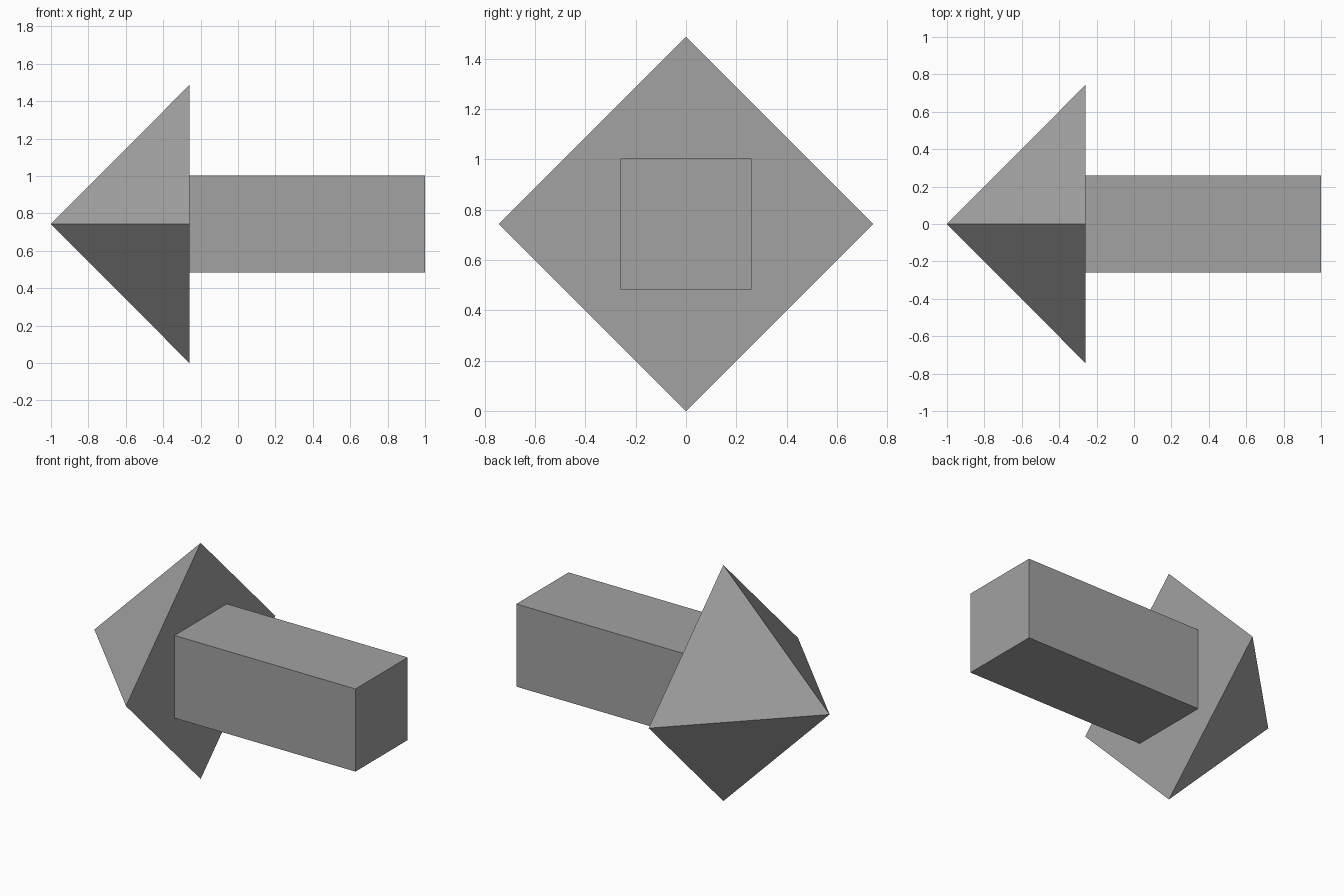
import bpy
import math

cube = bpy.data.objects.get("Cube")
if cube:
    bpy.data.objects.remove(cube, do_unlink=True)

# Single plain grey
grey = bpy.data.materials.new("mid_grey")
grey.use_nodes = True
colour = (0.36, 0.36, 0.36, 1)
grey.diffuse_color = colour
grey.node_tree.nodes["Principled BSDF"].inputs["Base Color"].default_value = colour

TIP, NECK, END = -1.0, -0.26, 1.0
RADIUS = 0.743
HALF = 0.26


def finish(name):
    obj = bpy.context.object
    obj.name = name
    obj.data.materials.append(grey)
    return obj


# Arrow head: four-sided pyramid with its point towards -x
bpy.ops.mesh.primitive_cone_add(
    vertices=4, radius1=RADIUS, radius2=0, depth=NECK - TIP,
    location=((TIP + NECK) / 2, 0, RADIUS), rotation=(0, -math.pi / 2, 0))
finish("arrow_head")

# Shaft: square bar from the flat of the head to +x
bpy.ops.mesh.primitive_cube_add(size=1, location=((NECK + END) / 2, 0, RADIUS))
shaft = finish("arrow_shaft")
shaft.scale = (END - NECK, 2 * HALF, 2 * HALF)
bpy.ops.object.transform_apply(location=False, rotation=False, scale=True)
